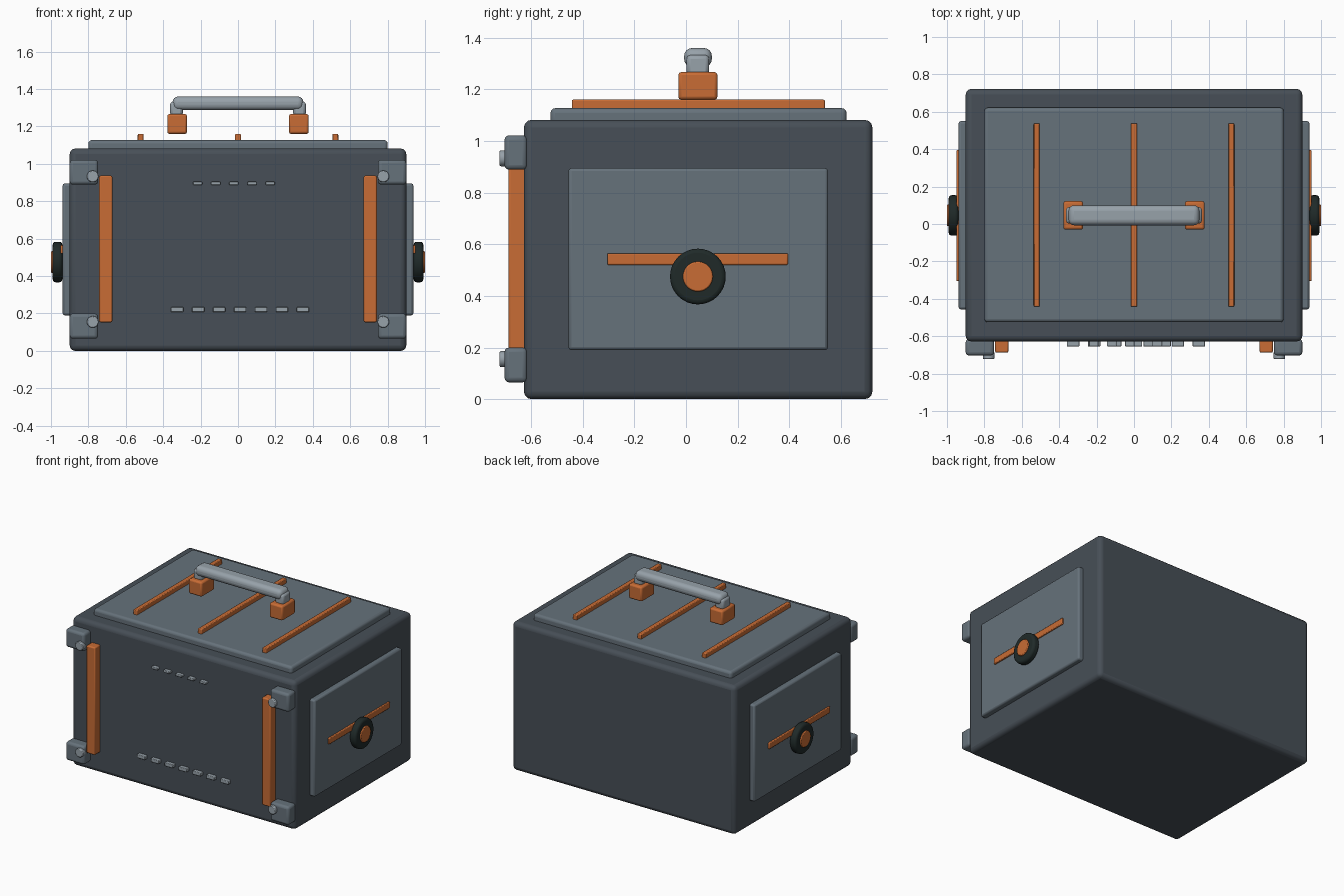
import bpy, math

if "Cube" in bpy.data.objects:
    bpy.data.objects.remove(bpy.data.objects["Cube"])


def mat(name, rgb):
    m = bpy.data.materials.new(name)
    m.diffuse_color = (*rgb, 1)
    m.use_nodes = True
    m.node_tree.nodes["Principled BSDF"].inputs["Base Color"].default_value = m.diffuse_color
    return m


DARK = mat("dark_slate", (0.063, 0.078, 0.095))
PANEL = mat("grey_panel", (0.133, 0.168, 0.198))
METAL = mat("light_metal", (0.31, 0.36, 0.40))
ORANGE = mat("orange", (0.58, 0.15, 0.035))
RUBBER = mat("black_rubber", (0.014, 0.023, 0.022))


def finish(ob, name, material, bevel, segments):
    ob.name = name
    ob.data.materials.append(material)
    b = ob.modifiers.new("bevel", 'BEVEL')
    b.width, b.segments, b.limit_method = bevel, segments, 'ANGLE'
    bpy.ops.object.shade_smooth_by_angle(angle=math.radians(35))
    return ob


def box(name, x, y, z, material, bevel=0.008, segments=2):
    """Bevelled box given as (min, max) on each axis."""
    bpy.ops.mesh.primitive_cube_add(size=1, location=[(a + b) / 2 for a, b in (x, y, z)])
    ob = bpy.context.object
    ob.scale = [b - a for a, b in (x, y, z)]
    bpy.ops.object.transform_apply(location=False, rotation=False, scale=True)
    return finish(ob, name, material, bevel, segments)


def disc(name, center, radius, depth, axis, material, bevel=0.005, segments=2):
    rot = (0, math.pi / 2, 0) if axis == 'X' else (math.pi / 2, 0, 0)
    bpy.ops.mesh.primitive_cylinder_add(vertices=32, radius=radius, depth=depth,
                                        location=center, rotation=rot)
    return finish(bpy.context.object, name, material, bevel, segments)


def span(s, a, b):
    """Range a..b mirrored to side s."""
    return tuple(sorted((s * a, s * b)))


# Main case and lid
box("case_body", (-0.9, 0.9), (-0.628, 0.722), (0, 1.082), DARK, 0.03, 3)
box("lid_panel", (-0.8, 0.8), (-0.525, 0.622), (1.05, 1.127), PANEL, 0.018, 3)
for x in (-0.52, 0, 0.52):
    box("lid_rib", (x - 0.016, x + 0.016), (-0.442, 0.538), (1.11, 1.16), ORANGE, 0.005)

# Carry handle
box("handle_bar", (-0.35, 0.35), (-0.007, 0.1), (1.287, 1.36), METAL, 0.03, 4)

for s in (-1, 1):
    box("handle_mount", span(s, 0.272, 0.378), (-0.03, 0.122), (1.16, 1.267), ORANGE, 0.012)
    box("handle_post", span(s, 0.295, 0.363), (0.002, 0.09), (1.255, 1.333), METAL, 0.015)

    # Side panel with strip and knob
    box("side_panel", span(s, 0.87, 0.938), (-0.456, 0.55), (0.19, 0.895), PANEL, 0.012)
    box("side_strip", span(s, 0.92, 0.95), (-0.305, 0.395), (0.52, 0.565), ORANGE, 0.005)
    disc("knob_ring", (s * 0.965, 0.046, 0.475), 0.108, 0.052, 'X', RUBBER, 0.016, 3)
    disc("knob_hub", (s * 0.975, 0.046, 0.475), 0.058, 0.05, 'X', ORANGE)

    # Front corner guards, bolts and uprights
    box("front_upright", span(s, 0.672, 0.742), (-0.688, -0.615), (0.153, 0.937), ORANGE, 0.008)
    for z0, z1, bz in ((0.065, 0.2, 0.155), (0.889, 1.022, 0.933)):
        box("corner_guard", span(s, 0.748, 0.9), (-0.703, -0.615), (z0, z1), PANEL, 0.018, 3)
        disc("corner_bolt", (s * 0.777, -0.704, bz), 0.031, 0.036, 'Y', METAL)

# Front vent dashes
for count, mid, pitch, w, h, z in ((5, -0.022, 0.097, 0.05, 0.017, 0.896),
                                   (7, 0.011, 0.112, 0.066, 0.026, 0.221)):
    for i in range(count):
        x = mid + (i - (count - 1) / 2) * pitch
        box("vent_dash", (x - w / 2, x + w / 2), (-0.655, -0.62),
            (z - h / 2, z + h / 2), METAL, 0.004)
